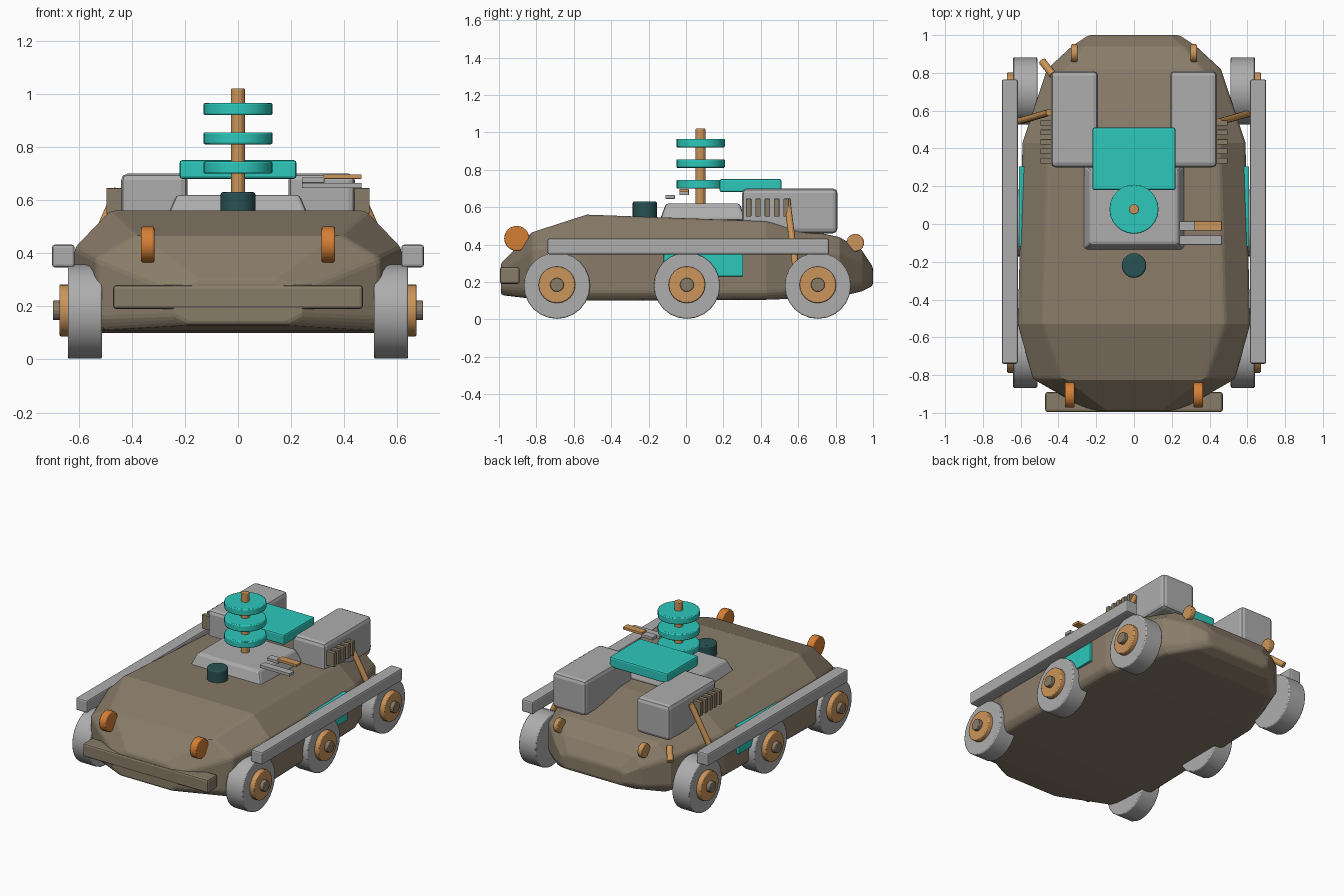
import bpy, bmesh, math
from mathutils import Vector

cube = bpy.data.objects.get("Cube")
if cube:
    bpy.data.objects.remove(cube, do_unlink=True)


def material(name, rgb):
    m = bpy.data.materials.new(name)
    m.use_nodes = True
    color = (*rgb, 1)
    m.diffuse_color = color
    for n in m.node_tree.nodes:
        if n.type == 'BSDF_PRINCIPLED':
            n.inputs["Base Color"].default_value = color
    return m


BROWN = material("earth brown", (.25, .2, .14))
GRAY = material("light gray", (.42, .42, .42))
TEAL = material("bright teal", (.026, .58, .50))
GOLD = material("tan gold", (.60, .30, .10))
ORANGE = material("lamp orange", (.66, .21, .035))
DARK = material("dark teal", (.022, .085, .09))


def finish(name, bm, mat, bevel=0, segments=2):
    bmesh.ops.recalc_face_normals(bm, faces=bm.faces)
    me = bpy.data.meshes.new(name)
    bm.to_mesh(me)
    bm.free()
    me.materials.append(mat)
    ob = bpy.data.objects.new(name, me)
    bpy.context.collection.objects.link(ob)
    if bevel:
        mod = ob.modifiers.new("bevel", 'BEVEL')
        mod.width, mod.segments = bevel, segments
        mod.limit_method = 'ANGLE'
    return ob


def box(name, x, y, z, mat, bevel=0, taper=1):
    """Box from (min, max) pairs; taper scales the top face."""
    bm = bmesh.new()
    bmesh.ops.create_cube(bm, size=1)
    for v in bm.verts:
        k = taper if v.co.z > 0 else 1
        v.co = Vector((sum(x) / 2 + v.co.x * k * (x[1] - x[0]),
                       sum(y) / 2 + v.co.y * k * (y[1] - y[0]),
                       z[1] if v.co.z > 0 else z[0]))
    return finish(name, bm, mat, bevel)


def rod(name, a, b, radius, mat, bevel=0, sides=24):
    """Cylinder between two points."""
    a, b = Vector(a), Vector(b)
    bm = bmesh.new()
    bmesh.ops.create_cone(bm, cap_ends=True, segments=sides, radius1=radius,
                          radius2=radius, depth=(b - a).length)
    turn = (b - a).to_track_quat('Z', 'Y')
    for v in bm.verts:
        v.co = turn @ v.co + (a + b) / 2
    ob = finish(name, bm, mat, bevel)
    bpy.ops.object.select_all(action='DESELECT')
    ob.select_set(True)
    bpy.context.view_layer.objects.active = ob
    bpy.ops.object.shade_smooth_by_angle(angle=math.radians(20))
    return ob


def span(side, a, b):
    return tuple(sorted((side * a, side * b)))


# Hull: lofted eight-sided sections
# y, roof half width, roof z, side half width, shoulder z, sill z, floor half width, floor z
sections = [
    (-.99, .14, .30, .24, .26, .16, .18, .13),
    (-.82, .38, .47, .535, .38, .15, .50, .11),
    (-.53, .48, .56, .615, .42, .14, .58, .10),
    (.43, .45, .525, .59, .41, .14, .56, .105),
    (.82, .36, .44, .46, .36, .17, .42, .12),
    (.94, .26, .37, .33, .31, .18, .29, .15),
    (1.0, .19, .28, .24, .26, .20, .20, .18),
]
bm = bmesh.new()
rings = []
for y, tw, tz, ww, uz, lz, bw, bz in sections:
    half = [(bw, bz), (ww, lz), (ww, uz), (tw, tz)]
    pts = half + [(-x, z) for x, z in reversed(half)]
    rings.append([bm.verts.new((x, y, z)) for x, z in pts])
for a, b in zip(rings, rings[1:]):
    for i in range(8):
        j = (i + 1) % 8
        bm.faces.new((a[i], a[j], b[j], b[i]))
bm.faces.new(rings[0])
bm.faces.new(rings[-1])
finish("hull", bm, BROWN, .015)

# Front bumper and roof parts
box("bumper", (-.47, .47), (-.995, -.89), (.19, .28), BROWN, .012)
box("turret_base", (-.27, .27), (-.14, .32), (.53, .62), GRAY, .015, .86)
box("roof_panel", (-.22, .22), (.18, .51), (.68, .75), TEAL, .01)
rod("hatch", (0, -.22, .54), (0, -.22, .63), .065, DARK, .008)
rod("mast", (0, .078, .58), (0, .078, 1.02), .027, GOLD, .004, 12)
for i in range(3):
    z = .70 + .11 * i
    rod("mast_disc", (0, .078, z), (0, .078, z + .045), .13, TEAL, .006)

# Tool arms beside the turret
box("front_arm", (.24, .465), (-.11, -.06), (.645, .665), GRAY, .002)
box("rear_arm", (.24, .325), (-.035, .015), (.665, .685), GRAY, .002)
box("rear_arm_tip", (.32, .465), (-.035, .015), (.68, .697), GOLD, .002)

# Paired parts
for s, label in ((1, "left"), (-1, "right")):
    box(label + "_engine_pod", span(s, .19, .44), (.30, .81), (.46, .70), GRAY, .025)
    box(label + "_rail", span(s, .615, .70), (-.74, .765), (.347, .432), GRAY, .01)
    box(label + "_side_panel", span(s, .56, .61), (-.12, .305), (.23, .42), TEAL, .004)
    for i in range(5):
        y = .335 + .05 * i
        box(label + "_vent_slat", span(s, .42, .495), (y - .014, y + .014), (.55, .645), BROWN, .002)
    for y in (-.69, .005, .705):
        rod(label + "_wheel", (s * .512, y, .18), (s * .64, y, .18), .177, GRAY, .006)
        rod(label + "_hub", (s * .62, y, .185), (s * .672, y, .185), .098, GOLD, .006)
        rod(label + "_hub_cap", (s * .66, y, .185), (s * .697, y, .185), .037, BROWN, .004, 16)
    rod(label + "_headlight", (s * .315, -.905, .433), (s * .365, -.905, .433), .067, ORANGE, .006)
    rod(label + "_tail_light", (s * .30, .905, .41), (s * .333, .905, .41), .047, GOLD, .005)
    # Leaning struts
    rod(label + "_strut", (s * .45, .565 - s * .025, .64), (s * .605, .565 + s * .02, .29), .018, GOLD, 0, 12)
    y = .77 - s * .09
    rod(label + "_rear_strut", (s * .43, y - .07, .42), (s * .485, y, .36), .02, GOLD, 0, 12)
